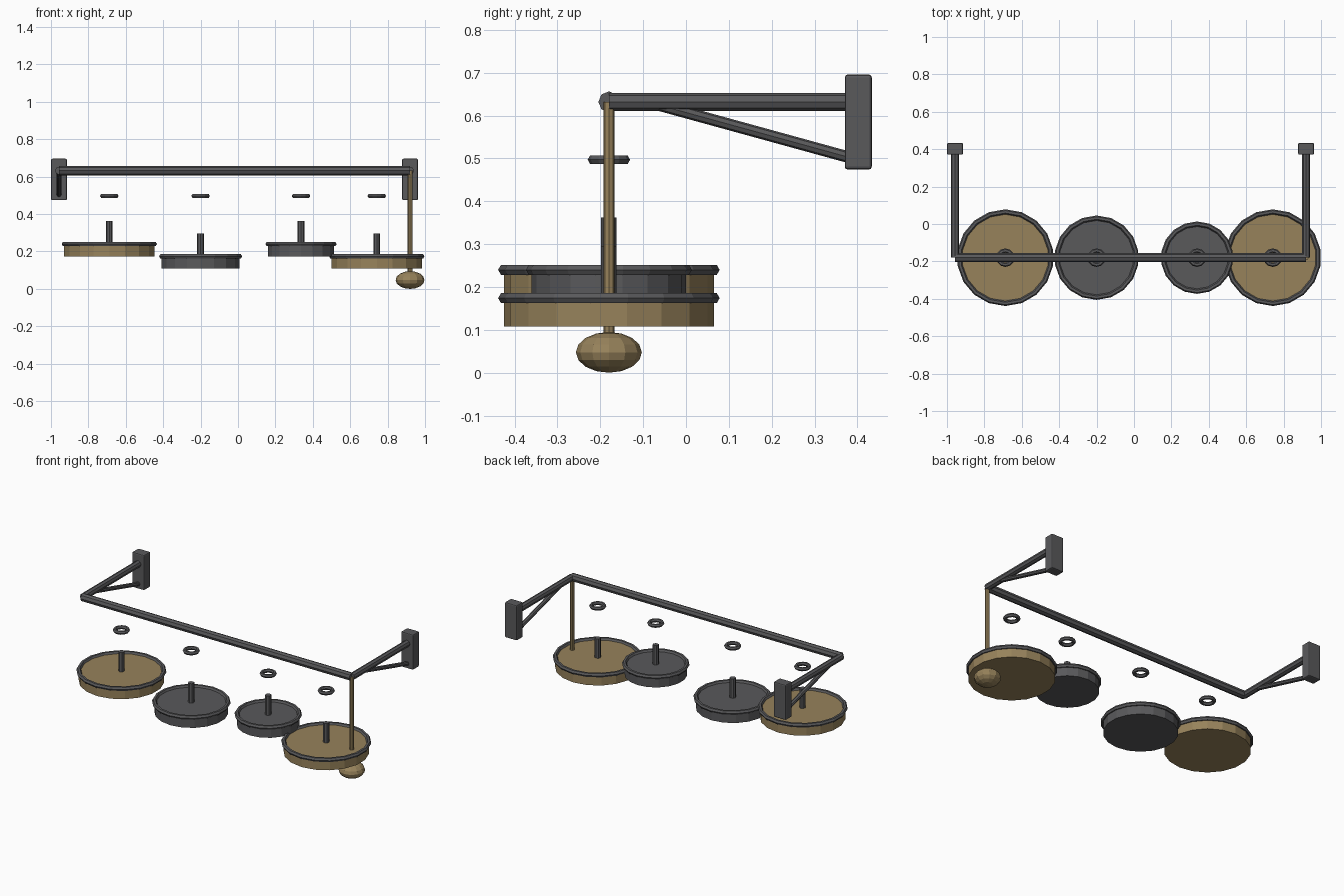
import bpy, bmesh, math
from mathutils import Vector, Matrix

if "Cube" in bpy.data.objects:
    bpy.data.objects.remove(bpy.data.objects["Cube"])


def material(name, rgb):
    m = bpy.data.materials.new(name)
    m.diffuse_color = (*rgb, 1)
    m.use_nodes = True
    m.node_tree.nodes["Principled BSDF"].inputs["Base Color"].default_value = m.diffuse_color
    return m


IRON = material("dark_iron", (0.1, 0.1, 0.105))
BRASS = material("brass", (0.31, 0.225, 0.105))
Y = -0.18          # hanging line
BAR_Z = 0.632      # height of the rail
L, R = -0.957, 0.92  # bracket positions


def finish(bm, name, mat):
    bmesh.ops.recalc_face_normals(bm, faces=bm.faces[:])
    me = bpy.data.meshes.new(name)
    bm.to_mesh(me)
    bm.free()
    me.materials.append(mat)
    ob = bpy.data.objects.new(name, me)
    bpy.context.collection.objects.link(ob)
    return ob


def rod(name, a, b, r, sides, mat, turn=0.0):
    a, b = Vector(a), Vector(b)
    bm = bmesh.new()
    bmesh.ops.create_cone(bm, cap_ends=True, segments=sides, radius1=r, radius2=r, depth=(b - a).length)
    q = (b - a).to_track_quat('Z', 'Y').to_matrix().to_4x4()
    bm.transform(Matrix.Translation((a + b) / 2) @ q @ Matrix.Rotation(turn, 4, 'Z'))
    return finish(bm, name, mat)


def torus(name, c, major, minor, n, m, mat):
    bm = bmesh.new()
    rings = []
    for i in range(n):
        a = 2 * math.pi * i / n + math.pi / 2
        ring = []
        for j in range(m):
            t = 2 * math.pi * j / m
            r = major + minor * math.cos(t)
            ring.append(bm.verts.new((c[0] + r * math.cos(a), c[1] + r * math.sin(a), c[2] + minor * math.sin(t))))
        rings.append(ring)
    for i in range(n):
        p, q = rings[i], rings[(i + 1) % n]
        for j in range(m):
            k = (j + 1) % m
            bm.faces.new((p[j], q[j], q[k], p[k]))
    return finish(bm, name, mat)


# wall brackets: plate, arm and diagonal brace
for side, x in (("left", L), ("right", R)):
    bm = bmesh.new()
    bmesh.ops.create_cube(bm, size=1)
    bm.transform(Matrix.Translation((x, 0.402, 0.585)) @ Matrix.Diagonal((0.085, 0.063, 0.222, 1)))
    bmesh.ops.bevel(bm, geom=bm.edges[:], offset=0.007, segments=2, profile=0.5, affect='EDGES')
    finish(bm, side + "_wall_plate", IRON)
    rod(side + "_arm", (x, Y, BAR_Z), (x, 0.39, BAR_Z), 0.021, 8, IRON)
    rod(side + "_brace", (x, -0.09, BAR_Z), (x, 0.39, 0.5), 0.0135, 8, IRON)

# front rail
rod("rail", (L, Y, BAR_Z), (R, Y, BAR_Z), 0.0245, 8, IRON)

# pans: x, radius, rim height, material, with rim, stem and hanging ring
pans = [(-0.688, 0.245, 0.240, BRASS), (-0.2, 0.212, 0.174, IRON),
        (0.337, 0.18, 0.240, IRON), (0.742, 0.245, 0.174, BRASS)]
for i, (x, r, z, mat) in enumerate(pans, 1):
    rod(f"pan_{i}", (x, Y, z - 0.066), (x, Y, z), r, 18, mat)
    torus(f"pan_rim_{i}", (x, Y, z), r, 0.0135, 18, 6, IRON)
    rod(f"pan_stem_{i}", (x, Y, z - 0.01), (x, Y, z + 0.122), 0.018, 8, IRON)
    torus(f"hanging_ring_{i}", (x, Y, 0.497), 0.038, 0.0115, 12, 6, IRON)

# ladle: long handle and flattened bowl
rod("ladle_handle", (R, Y, 0.06), (R, Y, BAR_Z), 0.013, 8, BRASS)
bm = bmesh.new()
bmesh.ops.create_uvsphere(bm, u_segments=12, v_segments=8, radius=1)
bm.transform(Matrix.Translation((R, Y, 0.0475)) @ Matrix.Diagonal((0.077, 0.077, 0.0475, 1)))
finish(bm, "ladle_bowl", BRASS)
